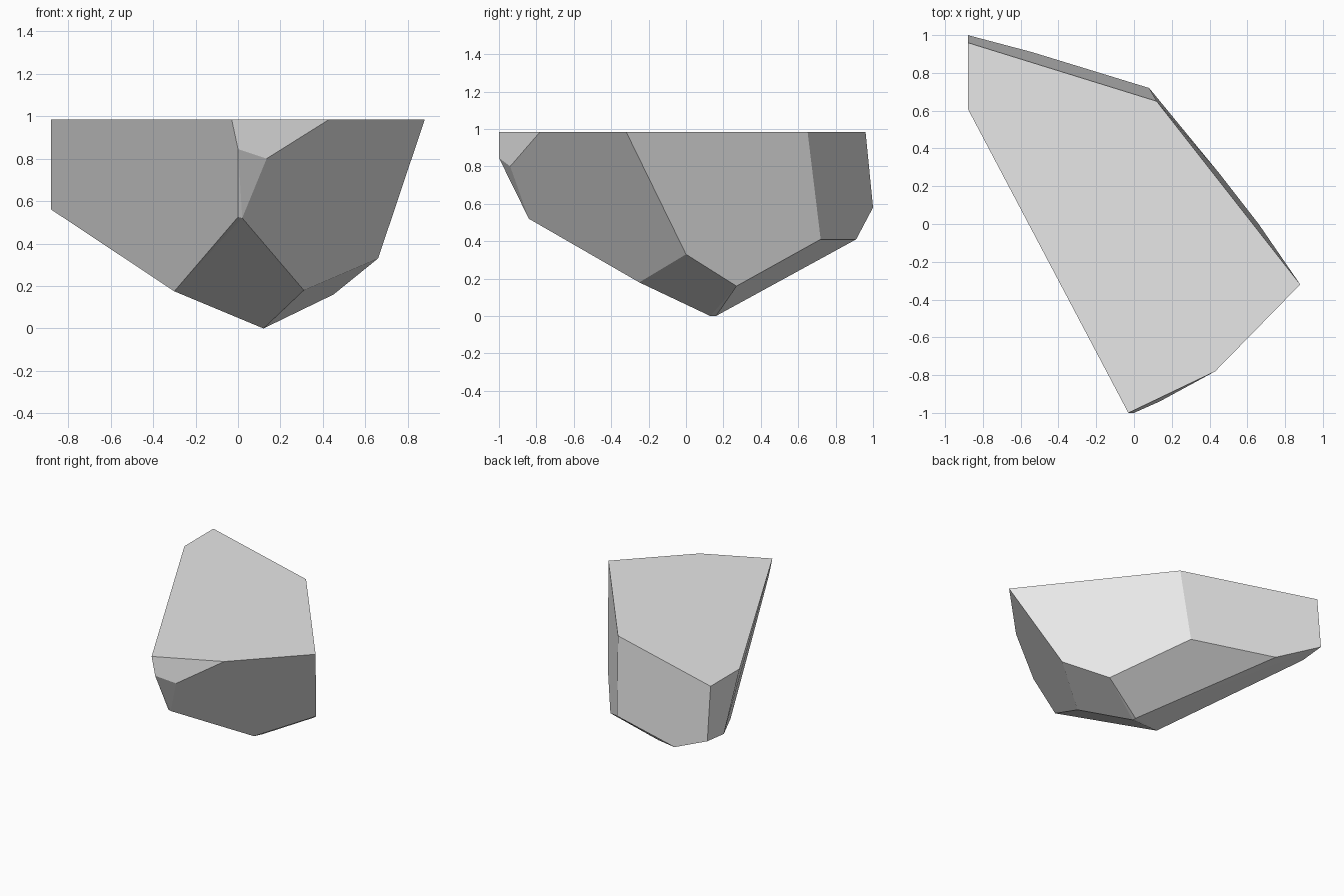
import bpy
import bmesh
import math

# Remove the default cube
default_cube = bpy.data.objects.get("Cube")
if default_cube:
    bpy.data.objects.remove(default_cube, do_unlink=True)


def make_material(name, colour):
    material = bpy.data.materials.new(name)
    material.use_nodes = True
    material.diffuse_color = colour
    shader = next(n for n in material.node_tree.nodes if n.type == 'BSDF_PRINCIPLED')
    shader.inputs["Base Color"].default_value = colour
    return material


def make_convex_rock(name, corners, material):
    """Wrap flat facets around the corners and merge coplanar triangles."""
    mesh = bpy.data.meshes.new(name)
    bm = bmesh.new()
    for corner in corners:
        bm.verts.new(corner)
    bmesh.ops.convex_hull(bm, input=bm.verts[:], use_existing_faces=False)
    bmesh.ops.dissolve_limit(bm, angle_limit=math.radians(2),
                             verts=bm.verts[:], edges=bm.edges[:])
    bmesh.ops.recalc_face_normals(bm, faces=bm.faces[:])
    for face in bm.faces:
        face.smooth = False
    bm.to_mesh(mesh)
    bm.free()
    mesh.materials.append(material)
    rock = bpy.data.objects.new(name, mesh)
    bpy.context.collection.objects.link(rock)
    return rock


# Flat top outline, all at one height
top_height = 0.985
top_outline = [(-0.88, 0.61), (-0.88, 0.96), (0.12, 0.65),
               (0.88, -0.32), (0.43, -0.78), (-0.03, -1)]
top_corners = [(x, y, top_height) for x, y in top_outline]

# Front nose, where the side facets meet
nose_corners = [(0, -1, 0.845), (0.135, -0.94, 0.8),
                (0, -0.84, 0.525), (0.02, -0.84, 0.52)]

# Lower rim of the side facets
rim_corners = [(-0.3, -0.11, 0.175), (0.31, -0.25, 0.18), (0.66, 0, 0.33),
               (0.45, 0.27, 0.16), (0.08, 0.72, 0.41), (-0.54, 0.91, 0.41),
               (-0.88, 1, 0.58), (-0.88, 0.8, 0.56)]

# Narrow foot on the ground
foot_corners = [(0.12, 0.13, 0), (0.12, 0.16, 0)]

stone_grey = make_material("stone grey", (0.8, 0.8, 0.8, 1))
make_convex_rock("rock", top_corners + nose_corners + rim_corners + foot_corners,
                 stone_grey)
